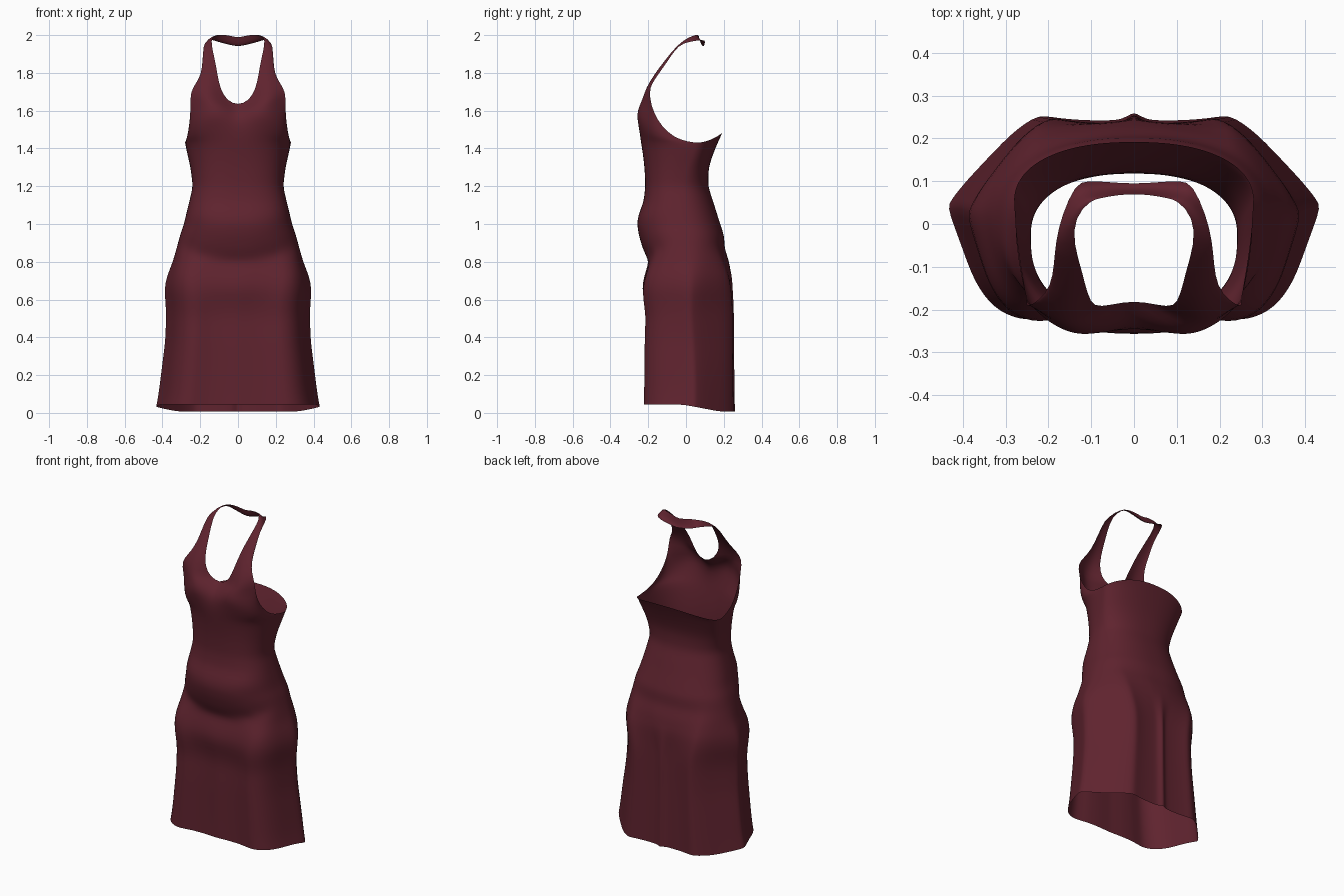
import bpy, bmesh, math

if "Cube" in bpy.data.objects:
    bpy.data.objects.remove(bpy.data.objects["Cube"])

N = 16  # columns per quarter of the garment

# z, half width, front y, back y, y of the widest point
PROFILE = [
    (0.00, .437, -.224, .255, .04), (0.20, .412, -.222, .252, .04),
    (0.38, .389, -.22, .25, .03), (0.52, .384, -.215, .25, .02),
    (0.59, .388, -.228, .25, .02), (0.66, .393, -.243, .251, .02),
    (0.72, .379, -.228, .25, .02), (0.80, .347, -.2, .232, .02),
    (0.87, .326, -.23, .207, .01), (0.94, .307, -.25, .201, .0),
    (1.00, .286, -.259, .182, -.01), (1.05, .275, -.253, .165, -.02),
    (1.11, .26, -.226, .147, -.03), (1.20, .239, -.215, .117, -.03),
    (1.30, .252, -.22, .12, .0), (1.37, .268, -.228, .143, .03),
    (1.43, .281, -.238, .168, .05),
]

# draped skirt outline, front centre to side and side to back centre
# (fractions of half width and depth)
DRAPE_FRONT = [(0, .96), (.1, .95), (.24, .94), (.38, .95), (.48, .98),
               (.58, 1.0), (.69, .96), (.79, .82), (.86, .64), (.94, .27), (1, 0)]
DRAPE_BACK = [(1, 0), (.96, .13), (.88, .32), (.76, .58), (.63, .85), (.51, 1.0),
              (.39, .96), (.24, .94), (.1, .94), (.05, .97), (0, 1.03)]

# front panel and neck strap: armhole edge, neckline edge, bulge
PANEL = [
    ((.274, -.03, 1.443), (0, -.243, 1.47), .004),
    ((.264, -.10, 1.485), (0, -.247, 1.53), .012),
    ((.254, -.155, 1.555), (0, -.23, 1.585), .037),
    ((.251, -.185, 1.63), (0, -.178, 1.628), .068),
    ((.252, -.195, 1.70), (.058, -.19, 1.652), .04),
    ((.222, -.18, 1.745), (.094, -.195, 1.715), .018),
    ((.194, -.145, 1.795), (.109, -.165, 1.79), .005),
    ((.187, -.095, 1.865), (.121, -.112, 1.865), .002),
    ((.183, -.04, 1.95), (.142, -.045, 1.95), 0),
    ((.169, .02, 1.965), (.139, .015, 1.99), 0),
    ((.137, .094, 1.978), (.103, .055, 2.002), 0),
    ((.11, .102, 1.965), (.08, .06, 2.002), 0),
    ((.05, .097, 1.95), (.04, .068, 1.997), 0),
    ((0, .094, 1.938), (0, .07, 1.985), 0),
]


def bump(v, centre, width):
    return math.exp(-((v - centre) / width) ** 2)


def smooth(lo, hi, v):
    t = min(1, max(0, (v - lo) / (hi - lo)))
    return t * t * (3 - 2 * t)


def profile(z):
    for a, b in zip(PROFILE, PROFILE[1:]):
        if z <= b[0]:
            t = max(0, (z - a[0]) / (b[0] - a[0]))
            return [p + (q - p) * t for p, q in zip(a, b)]
    return list(PROFILE[-1])


def along(points, t):
    """Point at fraction t of an evenly indexed polyline."""
    k = t * (len(points) - 1)
    i = min(int(k), len(points) - 2)
    return [p + (q - p) * (k - i) for p, q in zip(points[i], points[i + 1])]


def ring(z):
    """Half ring from the front centre round the side to the back centre."""
    _, a, yf, yb, ym = profile(z)
    w = 1 - smooth(.55, .95, z)        # drape takes over down the skirt
    row = []
    for i in range(2 * N + 1):
        ang = -math.pi / 2 + math.pi * i / (2 * N)
        c, s = max(math.cos(ang), 0.0), abs(math.sin(ang))
        if i == 0 or i == 2 * N:
            c = 0.0
        front = i < N
        p = .78 if front else .87
        u, v = c ** p, s ** p
        if front:
            du, dv = along(DRAPE_FRONT, i / N)
        else:
            du, dv = along(DRAPE_BACK, (i - N) / N)
        u, v = u + (du - u) * w, v + (dv - v) * w
        x, depth = a * u, yf if front else yb
        if front:   # the crease under the belly sweeps up toward the hips
            k = smooth(.62, .74, z) * (1 - smooth(1.0, 1.12, z))
            depth += (profile(z - .1 * u * u)[2] - depth) * k
        y = ym + v * (depth - ym)
        if not front:   # hollow down the seat
            y -= .01 * bump(z, .72, .12) * bump(x, 0, .05)
        h = z
        if z == 0:  # hem dips toward the back
            h = .045 - .038 * min(1, max(0, (y + .02) / .2))
        row.append((x, y, h))
    return row


def panel_row(outer, inner, bulge):
    """Strip from the neckline edge to the armhole edge."""
    row = []
    for i in range(N + 1):
        ang = math.pi / 2 * i / N
        s, c = math.sin(ang) ** .78, max(math.cos(ang), 0) ** .78
        if i == 0:
            s = 0.0
        if i == N:
            c = 0.0
        x = inner[0] + (outer[0] - inner[0]) * s
        y = outer[1] + (inner[1] - outer[1]) * c
        y -= bulge * math.sin(math.pi * min(1, s)) ** 1.2 if 0 < i < N else 0
        z = inner[2] + (outer[2] - inner[2]) * math.sin(ang) ** 2
        row.append((x, y, z))
    return row


def loft(bm, rows):
    grid = [[bm.verts.new(p) for p in r] for r in rows]
    for lo, hi in zip(grid, grid[1:]):
        for j in range(len(lo) - 1):
            bm.faces.new((lo[j], lo[j + 1], hi[j + 1], hi[j]))


bm = bmesh.new()

# skirt and waist
heights = [0, .1] + [r[0] for r in PROFILE[1:]] + [.3, .45, .76, .835, .905, .97, 1.155, 1.25]
rings = [ring(z) for z in sorted(heights)]
loft(bm, rings)
top = rings[-1]

# front panel running up into the neck strap
loft(bm, [top[:N + 1]] + [panel_row(*r) for r in PANEL])

# back edge rising to the centre
back = [top[N:]]
for k in (.5, 1):
    back.append([(x, y + .024 * k * math.sin(math.pi / 2 * i / N),
                  z + .052 * k * math.sin(math.pi / 2 * i / N) ** 1.8)
                 for i, (x, y, z) in enumerate(top[N:])])
loft(bm, back)

bmesh.ops.remove_doubles(bm, verts=bm.verts, dist=.0003)
mesh = bpy.data.meshes.new("halter_dress")
bm.to_mesh(mesh)
bm.free()
for f in mesh.polygons:
    f.use_smooth = True

dress = bpy.data.objects.new("halter_dress", mesh)
bpy.context.collection.objects.link(dress)
mirror = dress.modifiers.new("mirror", 'MIRROR')
mirror.use_clip = True
mirror.merge_threshold = .001
sub = dress.modifiers.new("smooth", 'SUBSURF')
sub.levels = sub.render_levels = 1

cloth = bpy.data.materials.new("wine_red_cloth")
cloth.diffuse_color = (.115, .017, .028, 1)
cloth.use_nodes = True
cloth.node_tree.nodes["Principled BSDF"].inputs["Base Color"].default_value = cloth.diffuse_color
mesh.materials.append(cloth)
